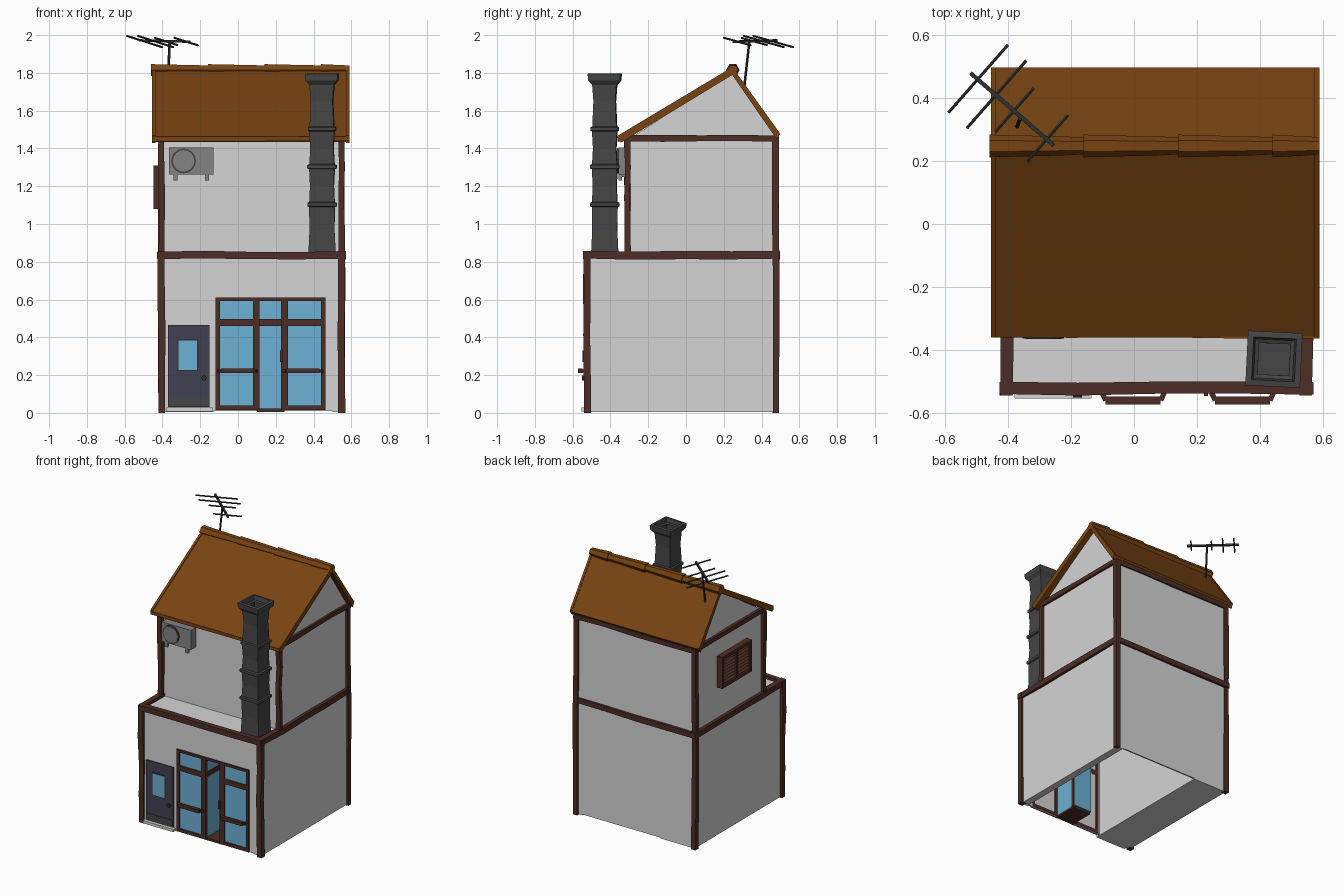
import bpy, bmesh, math, random
from mathutils import Vector, Matrix

random.seed(4)
cube = bpy.data.objects.get("Cube")
if cube:
    bpy.data.objects.remove(cube, do_unlink=True)


def material(name, r, g, b):
    m = bpy.data.materials.new(name)
    m.use_nodes = True
    m.diffuse_color = (r, g, b, 1)
    m.node_tree.nodes["Principled BSDF"].inputs["Base Color"].default_value = (r, g, b, 1)
    return m


PLASTER = material("pale plaster", 0.66, 0.66, 0.66)
WOOD = material("dark wood", 0.075, 0.027, 0.019)
ROOF = material("roof brown", 0.19, 0.057, 0.006)
GLASS = material("blue glass", 0.15, 0.44, 0.66)
CHARCOAL = material("charcoal", 0.06, 0.06, 0.062)
DOOR = material("door slate blue", 0.055, 0.052, 0.088)
GREY = material("unit grey", 0.23, 0.23, 0.23)
DARK = material("antenna black", 0.028, 0.03, 0.031)


def finish(name, bm, mat):
    bmesh.ops.recalc_face_normals(bm, faces=bm.faces)
    me = bpy.data.meshes.new(name)
    bm.to_mesh(me)
    bm.free()
    me.materials.append(mat)
    ob = bpy.data.objects.new(name, me)
    bpy.context.collection.objects.link(ob)
    return ob


def loft(name, rings, mat, caps=True):
    """Skin a list of equally sized point rings."""
    bm = bmesh.new()
    vs = [[bm.verts.new(p) for p in ring] for ring in rings]
    n = len(vs[0])
    for a, b in zip(vs, vs[1:]):
        for i in range(n):
            j = (i + 1) % n
            bm.faces.new((a[i], a[j], b[j], b[i]))
    if caps:
        bm.faces.new(vs[0])
        bm.faces.new(vs[-1])
    return finish(name, bm, mat)


def box(name, x, y, z, mat):
    ring = [(x[0], y[0]), (x[1], y[0]), (x[1], y[1]), (x[0], y[1])]
    return loft(name, [[(a, b, h) for a, b in ring] for h in z], mat)


def extrude_x(name, profile, x0, x1, mat):
    return loft(name, [[(x, y, z) for y, z in profile] for x in (x0, x1)], mat)


def beam(name, a, b, width, mat=WOOD, wobble=0.003):
    """Square timber between two points, slightly uneven like hewn wood."""
    a, b = Vector(a), Vector(b)
    d = (b - a).normalized()
    u = d.cross(Vector((0, 1, 0)) if abs(d.y) < 0.7 else Vector((0, 0, 1))).normalized()
    v = d.cross(u)
    rings = []
    for i in range(5):
        c = a.lerp(b, i / 4) + (u + v) * random.uniform(-wobble, wobble)
        h = width / 2 + random.uniform(-wobble, wobble) / 2
        rings.append([c + u * s * h + v * t * h for s, t in ((-1, -1), (1, -1), (1, 1), (-1, 1))])
    return loft(name, rings, mat)


def rod(name, a, b, radius, mat, sides=6):
    a, b = Vector(a), Vector(b)
    bm = bmesh.new()
    q = (b - a).to_track_quat("Z", "Y").to_matrix().to_4x4()
    bmesh.ops.create_cone(bm, cap_ends=True, segments=sides, radius1=radius, radius2=radius,
                          depth=(b - a).length, matrix=Matrix.Translation((a + b) / 2) @ q)
    return finish(name, bm, mat)


L, R, F, B = -0.405, 0.552, -0.525, 0.478      # outer wall planes
MID = -0.295                                   # upper front wall

# Ground floor walls, with an opening for the shop entrance
box("left_side_wall", (R - 0.01, R), (F, B), (0.01, 0.83), PLASTER)
box("right_side_wall", (L, L + 0.01), (F, B), (0.01, 0.83), PLASTER)
box("back_wall", (L, R), (B - 0.01, B), (0.01, 0.83), PLASTER)
box("front_wall_door_side", (L, 0.1), (F, F + 0.01), (0.01, 0.6), PLASTER)
box("front_wall_far_side", (0.245, R), (F, F + 0.01), (0.01, 0.6), PLASTER)
box("front_wall_top", (L, R), (F, F + 0.01), (0.6, 0.83), PLASTER)
box("terrace_deck", (L, R), (F, B), (0.82, 0.835), PLASTER)
box("hall_floor", (L, -0.13), (F, B), (0.004, 0.014), PLASTER)
box("shop_floor_edge", (0.5, R), (F, B), (0.004, 0.014), PLASTER)
box("hall_partition", (-0.14, -0.13), (F, B), (0.01, 0.82), PLASTER)

# Upper floor with gables
extrude_x("upper_floor", [(MID, 0.83), (MID, 1.455), (0.245, 1.8), (B, 1.45), (B, 0.83)],
          L + 0.005, R - 0.005, PLASTER)

# Timber frame
for side, x in (("right", -0.405), ("left", 0.548)):
    beam(side + "_front_post", (x, -0.523, 0), (x, -0.523, 0.83), 0.038)
    beam(side + "_upper_post", (x, -0.31, 0.84), (x, -0.31, 1.45), 0.032)
    beam(side + "_back_post", (x, 0.475, 0), (x, 0.475, 1.45), 0.034)
    beam(side + "_floor_beam", (x, -0.545, 0.835), (x, 0.494, 0.835), 0.041)
    beam(side + "_eave_beam", (x, -0.325, 1.453), (x, 0.485, 1.453), 0.034)
beam("front_floor_beam", (-0.428, -0.522, 0.835), (0.571, -0.522, 0.835), 0.041)
beam("back_floor_beam", (-0.425, 0.475, 0.835), (0.568, 0.475, 0.835), 0.038)
beam("back_eave_beam", (-0.42, 0.472, 1.445), (0.565, 0.472, 1.445), 0.034)

# Roof slabs with raised verge boards
slab = [(-0.36, 1.462), (0.245, 1.825), (0.497, 1.475), (0.48, 1.452), (0.245, 1.793), (-0.345, 1.434)]
extrude_x("roof", slab, -0.45, 0.585, ROOF)
verge = [(y, z + (0.006 if i < 3 else -0.004)) for i, (y, z) in enumerate(slab)]
for side, x in (("right", -0.455), ("left", 0.573)):
    extrude_x(side + "_verge_board", verge, x, x + 0.017, ROOF)
beam("front_eave_trim", (-0.455, -0.35, 1.45), (0.59, -0.35, 1.45), 0.024, ROOF, 0.002)

# Overlapping ridge tiles, each narrowing along its length
for i, (x0, x1) in enumerate(((-0.46, -0.15), (-0.16, 0.15), (0.14, 0.45), (0.44, 0.59))):
    rings = []
    for x, r in ((x0, 0.036), (x1, 0.028)):
        rings.append([(x, 0.248 + r * math.cos(k * math.pi / 3), 1.815 + r * math.sin(k * math.pi / 3))
                      for k in range(6)])
    loft("ridge_tile_%d" % (i + 1), rings, ROOF)

# Chimney: square sections with collars and a hollow flared cap
profile = [(0.073, 0.835), (0.066, 0.97), (0.068, 1.09), (0.077, 1.094), (0.077, 1.112), (0.067, 1.117),
           (0.063, 1.2), (0.067, 1.29), (0.077, 1.294), (0.077, 1.312), (0.066, 1.317),
           (0.061, 1.4), (0.066, 1.49), (0.073, 1.494), (0.073, 1.512), (0.064, 1.517),
           (0.058, 1.65), (0.064, 1.735), (0.084, 1.76), (0.087, 1.795), (0.068, 1.798),
           (0.062, 1.77), (0.05, 1.765), (0.05, 1.6)]
rings = []
for h, z in profile:
    turn = math.radians(45 - 3 * max(0, z - 0.85))
    rings.append([(0.445 + h * 1.414 * math.cos(turn + k * math.pi / 2),
                   -0.43 + h * 1.414 * math.sin(turn + k * math.pi / 2), z) for k in range(4)])
loft("chimney", rings, CHARCOAL)


# Shop front: two glazed bays either side of a recessed entrance
def glazed_bay(name, x0, x1, left_stile, right_stile):
    y = (F - 0.013, F + 0.012)
    box(name + "_glass", (x0 + 0.01, x1 - 0.01), (F - 0.005, F + 0.005), (0.02, 0.6), GLASS)
    box(name + "_stile_a", (x0, x0 + left_stile), y, (0.014, 0.61), WOOD)
    box(name + "_stile_b", (x1 - right_stile, x1), y, (0.014, 0.61), WOOD)
    for part, z in (("sill", (0.014, 0.038)), ("transom", (0.46, 0.497)), ("head", (0.593, 0.61))):
        box(name + "_" + part, (x0, x1), y, z, WOOD)
    # Push bar bent out on two brackets
    a, b = x0 + 0.018, x1 - 0.018
    pts = [(a, F - 0.01), (a + 0.012, F - 0.036), (b - 0.012, F - 0.036), (b, F - 0.01)]
    for i in range(3):
        beam(name + "_push_bar_%d" % i, (*pts[i], 0.222), (*pts[i + 1], 0.222), 0.024 if i == 1 else 0.016, WOOD, 0)
        

glazed_bay("window_bay_right", -0.12, 0.115, 0.025, 0.035)
glazed_bay("window_bay_left", 0.228, 0.462, 0.038, 0.022)
IN = -0.34
box("entrance_glass", (0.1, 0.245), (IN, IN + 0.01), (0.02, 0.6), GLASS)
box("entrance_ceiling", (0.1, 0.245), (F, IN), (0.6, 0.61), WOOD)
box("entrance_threshold", (0.1, 0.245), (F, IN), (0.006, 0.022), WOOD)
for name, z in (("transom", (0.46, 0.497)), ("head", (0.593, 0.61))):
    box("entrance_" + name, (0.1, 0.245), (IN - 0.015, IN), z, WOOD)
box("entrance_lintel", (0.1, 0.245), (F - 0.008, F + 0.012), (0.593, 0.61), WOOD)
for side, x in (("right", 0.1), ("left", 0.235)):
    box("entrance_%s_glass" % side, (x, x + 0.01), (F, IN), (0.02, 0.6), GLASS)
    box("entrance_%s_transom" % side, (x - 0.004, x + 0.014), (F, IN), (0.46, 0.497), WOOD)
    box("entrance_%s_inner_post" % side, (x - 0.004, x + 0.014), (IN - 0.02, IN), (0.02, 0.6), WOOD)
box("entrance_handle", (0.222, 0.236), (F - 0.022, F - 0.01), (0.27, 0.33), WOOD)

# House door with window, kick plate, knob and step
box("front_door", (-0.37, -0.15), (F - 0.008, F + 0.004), (0.03, 0.466), DOOR)
box("door_window_rim", (-0.32, -0.21), (F - 0.011, F), (0.222, 0.39), DARK)
box("door_window", (-0.314, -0.216), (F - 0.013, F), (0.228, 0.384), GLASS)
box("door_kick_plate", (-0.368, -0.152), (F - 0.012, F), (0.034, 0.082), CHARCOAL)
rod("door_knob", (-0.18, F - 0.026, 0.185), (-0.18, F, 0.185), 0.014, DARK, 8)
box("door_step", (-0.38, -0.135), (F - 0.029, F), (0.008, 0.028), PLASTER)

# Air conditioning unit with fan ring, grille side and brackets
box("air_unit", (-0.365, -0.13), (-0.357, -0.3), (1.262, 1.405), GREY)
rod("fan_rim", (-0.288, -0.364, 1.334), (-0.288, -0.35, 1.334), 0.066, CHARCOAL, 16)
rod("fan_disc", (-0.288, -0.366, 1.334), (-0.288, -0.35, 1.334), 0.057, GREY, 16)
for i, x in enumerate((-0.33, -0.165)):
    box("air_unit_foot_%d" % i, (x - 0.011, x + 0.011), (-0.357, MID), (1.25, 1.263), GREY)
    box("air_unit_foot_end_%d" % i, (x - 0.011, x + 0.011), (-0.357, -0.34), (1.23, 1.25), GREY)

# Louvred shutters on the side wall
box("shutter_back", (-0.425, L), (-0.12, 0.22), (1.085, 1.305), WOOD)
for i, y in enumerate((-0.12, 0.04, 0.2)):
    box("shutter_stile_%d" % i, (-0.448, L), (y, y + 0.02), (1.08, 1.31), WOOD)
for i, z in enumerate((1.08, 1.29)):
    box("shutter_rail_%d" % i, (-0.448, L), (-0.12, 0.22), (z, z + 0.02), WOOD)
for i in range(8):
    z = 1.108 + i * 0.023
    extruded = [[(-0.443, y, z), (-0.425, y, z + 0.016), (-0.42, y, z + 0.012), (-0.438, y, z - 0.004)]
                for y in (-0.1, 0.2)]
    loft("shutter_slat_%d" % i, extruded, WOOD)

# Roof antenna: mast, boom and tilted cross rods
rod("antenna_mast", (-0.372, 0.308, 1.72), (-0.362, 0.335, 1.965), 0.007, DARK)
beam("antenna_boom", (-0.52, 0.48, 1.972), (-0.255, 0.25, 1.965), 0.013, DARK, 0)
for i, (x, y, h) in enumerate(((-0.495, 0.462, 1), (-0.437, 0.412, 1), (-0.38, 0.362, 0.64), (-0.275, 0.272, 0.68))):
    d = Vector((0.094, 0.107, -0.03)) * h
    c = Vector((x, y, 1.966))
    rod("antenna_rod_%d" % i, c - d, c + d, 0.0055, DARK)
